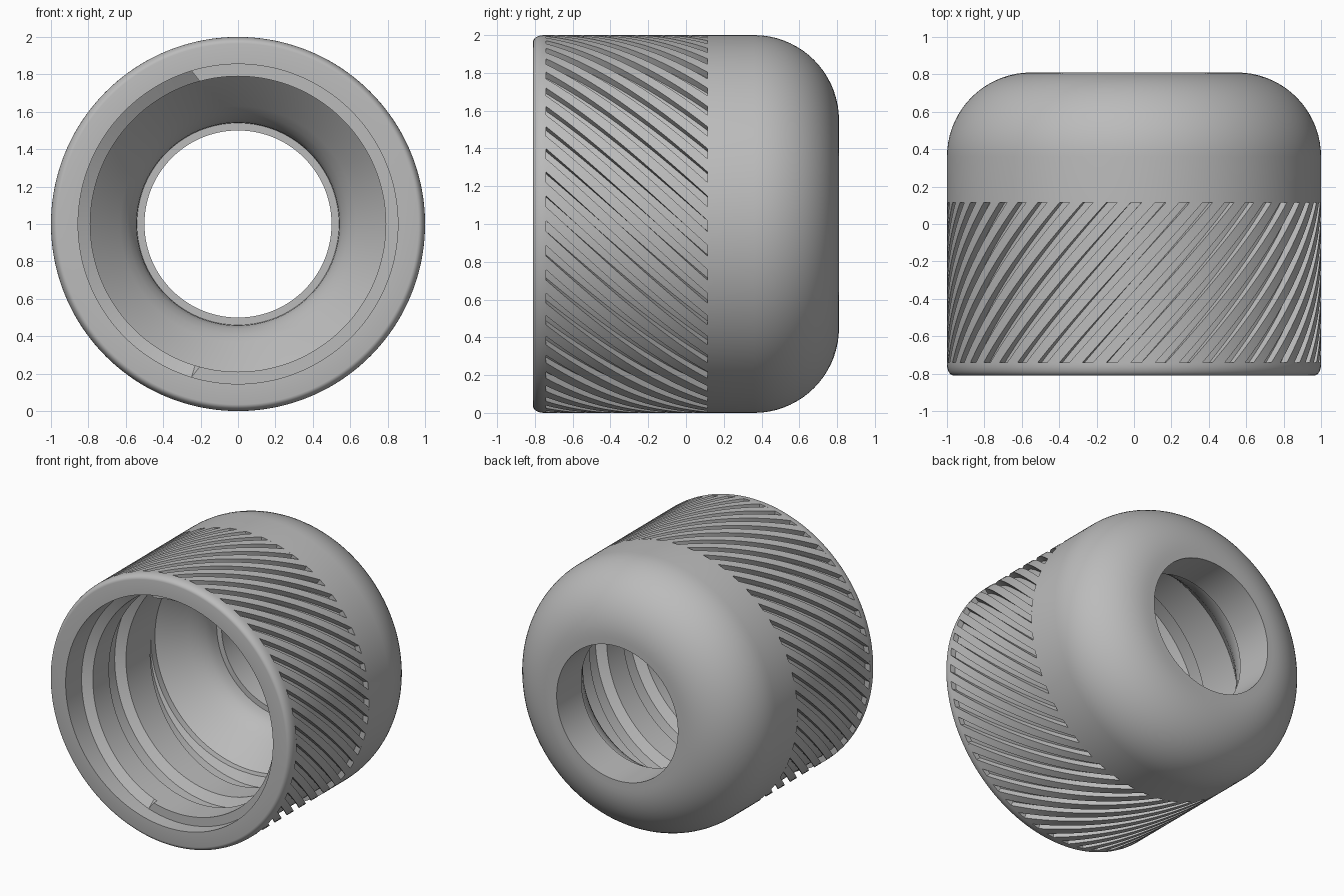
import bpy
import bmesh
from math import sin, cos, pi, radians

if "Cube" in bpy.data.objects:
    bpy.data.objects.remove(bpy.data.objects["Cube"], do_unlink=True)

grey = bpy.data.materials.new("plain grey")
grey.use_nodes = True
colour = (0.5, 0.5, 0.5, 1)
grey.diffuse_color = colour
grey.node_tree.nodes["Principled BSDF"].inputs["Base Color"].default_value = colour

CENTRE = 1.0            # height of the axis, which runs along y
KNURL_FRONT, KNURL_BACK = -0.74, 0.115
GROOVE_R = 0.96
BORE_R, ROOT_R = 0.79, 0.855
BORE_FRONT, BORE_BACK = -0.70, 0.15


def add_grid(bm, columns):
    """Skin a list of equally long point lists with quads."""
    verts = [[bm.verts.new(p) for p in col] for col in columns]
    for a, b in zip(verts, verts[1:]):
        for j in range(len(a) - 1):
            bm.faces.new((a[j], a[j + 1], b[j + 1], b[j]))


def finish(bm, name):
    bmesh.ops.remove_doubles(bm, verts=bm.verts, dist=0.0002)
    bmesh.ops.dissolve_degenerate(bm, edges=bm.edges, dist=0.0001)
    mesh = bpy.data.meshes.new(name)
    bm.to_mesh(mesh)
    bm.free()
    mesh.materials.append(grey)
    obj = bpy.data.objects.new(name, mesh)
    bpy.context.collection.objects.link(obj)
    bpy.ops.object.select_all(action="DESELECT")
    obj.select_set(True)
    bpy.context.view_layer.objects.active = obj
    bpy.ops.object.shade_smooth_by_angle(angle=radians(28))
    return obj


def arc(r, y, size_r, size_y, start, end, steps):
    """Elliptical arc as (radius, y) points."""
    angles = [start + (end - start) * i / steps for i in range(steps + 1)]
    return [(r + size_r * cos(a), y + size_y * sin(a)) for a in angles]


# Shell profile: entry bore, front rim, knurl band, domed back, hole, funnel
shell = [(ROOT_R, BORE_FRONT), (ROOT_R, -0.81)]
shell += arc(0.965, KNURL_FRONT - 0.01, 0.035, 0.06, -pi / 2, 0, 6)
shell += [(1, KNURL_FRONT), (GROOVE_R, KNURL_FRONT),
          (GROOVE_R, KNURL_BACK), (1, KNURL_BACK)]
shell += arc(0.55, 0.36, 0.45, 0.45, 0, pi / 2, 18)
shell += [(0.5, 0.81), (0.5, 0.52), (0.54, 0.52), (0.543, 0.47),
          (0.56, 0.42), (0.59, 0.37), (0.63, 0.32), (BORE_R, BORE_BACK)]


def threaded_bore(turn):
    """Bore profile at one angle, with a helical groove that tapers out."""
    points = [(BORE_R, BORE_BACK)]
    for k in range(3):
        t = turn + k
        y = 0.1 - 0.39 * t
        w = min(1, t * 4)
        root = BORE_R + (ROOT_R - BORE_R) * w
        for r, dy in ((BORE_R, 0.1), (root, 0.06), (root, -0.06), (BORE_R, -0.1)):
            if y + dy * w > BORE_FRONT:
                points.append((r, y + dy * w))
            else:
                points.append((points[-1][0], BORE_FRONT))
    points.append((points[-1][0], BORE_FRONT))
    points.append((ROOT_R, BORE_FRONT))
    return points


# Cap body with internal thread
SEGMENTS = 192
bm = bmesh.new()
columns = []
for i in range(SEGMENTS + 1):
    a = 2 * pi * i / SEGMENTS
    profile = shell + threaded_bore(i / SEGMENTS)[1:]
    columns.append([(-r * cos(a), y, CENTRE - r * sin(a)) for r, y in profile])
add_grid(bm, columns)
finish(bm, "cap_body")

# Twisted grip ridges around the knurl band
RIDGES, STEPS, TWIST = 48, 28, pi / 4
pitch = 2 * pi / RIDGES
half = 0.28 * pitch
bm = bmesh.new()
for n in range(RIDGES):
    rows = []
    for i in range(STEPS + 1):
        f = i / STEPS
        y = KNURL_FRONT + (KNURL_BACK - KNURL_FRONT) * f
        mid = 0.012 + (n + 0.5) * pitch + TWIST * f
        section = [(GROOVE_R - 0.005, -half), (1, -half), (1, 0),
                   (1, half), (GROOVE_R - 0.005, half)]
        rows.append([(r * sin(mid + d), y, CENTRE + r * cos(mid + d))
                     for r, d in section])
    add_grid(bm, rows)
finish(bm, "grip_ridges")
